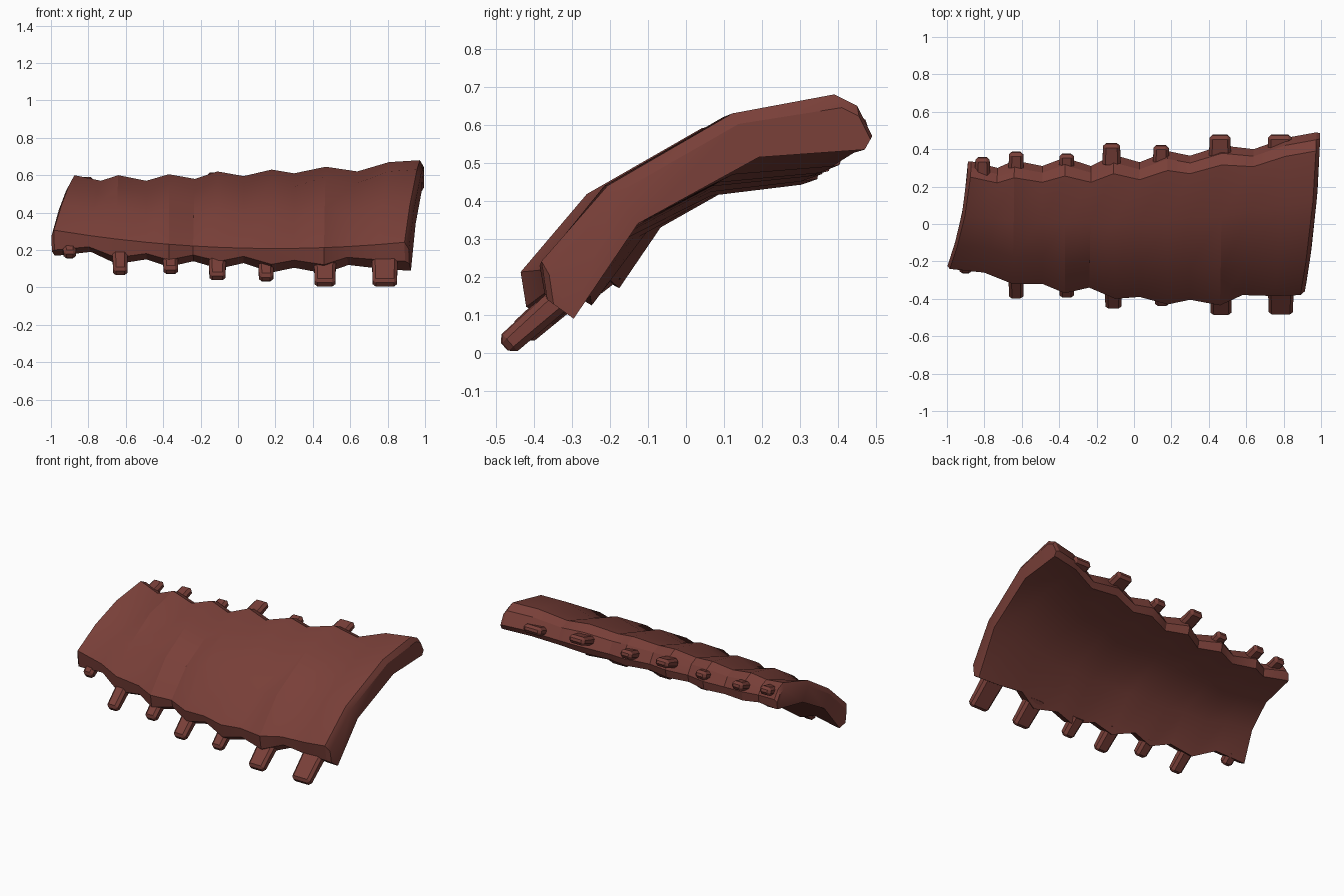
import bpy
import bmesh
import math
from mathutils import Vector, Matrix

default = bpy.data.objects.get("Cube")
if default:
    bpy.data.objects.remove(default, do_unlink=True)

# Single clay-brown colour
brown = bpy.data.materials.new("reddish_brown")
brown.use_nodes = True
colour = (0.19, 0.05, 0.04, 1)
brown.diffuse_color = colour
shader = next(n for n in brown.node_tree.nodes if n.type == 'BSDF_PRINCIPLED')
shader.inputs["Base Color"].default_value = colour


def finish(bm, name, angle):
    bmesh.ops.recalc_face_normals(bm, faces=bm.faces)
    mesh = bpy.data.meshes.new(name)
    bm.to_mesh(mesh)
    bm.free()
    obj = bpy.data.objects.new(name, mesh)
    bpy.context.collection.objects.link(obj)
    mesh.materials.append(brown)
    bpy.ops.object.select_all(action='DESELECT')
    obj.select_set(True)
    bpy.context.view_layer.objects.active = obj
    bpy.ops.object.shade_smooth_by_angle(angle=math.radians(angle))
    return obj


def normalised(points):
    """Fit a (y, z) profile into the unit square."""
    ys, zs = zip(*points)
    return [((y - min(ys)) / (max(ys) - min(ys)),
             (z - min(zs)) / (max(zs) - min(zs))) for y, z in points]


# Closed cross-sections of the narrow and wide ends, front lip first,
# over the outer surface to the back lip, then home along the underside
narrow = normalised([(-.18, .17), (-.235, .2), (-.245, .28), (-.12, .44),
                     (.04, .545), (.25, .6), (.3, .575), (.335, .52),
                     (.33, .46), (.1, .425), (-.07, .33)])
wide = normalised([(-.3, .09), (-.37, .14), (-.385, .22), (-.21, .44),
                   (.12, .63), (.39, .68), (.45, .65), (.49, .57),
                   (.47, .535), (.19, .515), (-.13, .34)])

# Stations along the shell: x front, x back, y front, y back, z low, z high
# (even ones are crests or ends, odd ones are valleys)
stations = [
    (-.985, -.87, -.24, .335, .17, .6),
    (-.8, -.73, -.26, .3, .19, .57),
    (-.65, -.64, -.32, .34, .125, .6),
    (-.49, -.49, -.32, .31, .15, .57),
    (-.37, -.37, -.37, .355, .11, .605),
    (-.24, -.23, -.34, .31, .14, .58),
    (-.1, -.11, -.4, .37, .1, .62),
    (.03, .03, -.39, .33, .13, .595),
    (.18, .18, -.43, .39, .08, .63),
    (.3, .3, -.405, .365, .105, .61),
    (.46, .47, -.435, .42, .075, .645),
    (.58, .64, -.38, .4, .12, .62),
    (.75, .81, -.385, .46, .1, .67),
    (.89, .975, -.38, .49, .09, .68),
]


def section(index, station):
    xf, xb, yf, yb, low, high = station
    t = (xf + 1) / 1.9
    ring = []
    for (a, b), (c, d) in zip(narrow, wide):
        u, v = a + (c - a) * t, b + (d - b) * t
        bow = u + .85 * u * (1 - u)
        ring.append(Vector((xf + (xb - xf) * bow, yf + (yb - yf) * u,
                            low + (high - low) * v)))
    # The front crease runs evenly; valleys dip into the outer surface
    ring[2].z = .208 + .07 * (xf - .2) ** 2
    if index % 2 and index < 12:
        for p in ring[3:5]:
            p += Vector((0, .011, -.022))
    return ring


def chamfered(ring, shift):
    """End ring whose outer points step towards the underside."""
    partner = {1: 0, 2: 0, 3: 10, 4: 9, 5: 8, 6: 8, 7: 8}
    return [p.lerp(ring[partner.get(i, i)], .24) + Vector((shift, 0, 0))
            for i, p in enumerate(ring)]


# Ribbed curved shell, lofted through all stations
rings = [section(i, s) for i, s in enumerate(stations)]
rings.insert(0, chamfered(rings[0], -.018))
rings.append(chamfered(rings[-1], .02))
bm = bmesh.new()
loops = [[bm.verts.new(p) for p in ring] for ring in rings]
count = len(narrow)
for first, second in zip(loops, loops[1:]):
    for i in range(count):
        j = (i + 1) % count
        bm.faces.new((first[i], first[j], second[j], second[i]))
for loop in (loops[0], loops[-1]):
    for quad in ((0, 2, 3, 10), (10, 3, 4, 9), (9, 4, 5, 8)):
        bm.faces.new([loop[i] for i in quad])
    bm.faces.new([loop[i] for i in (0, 1, 2)])
    bm.faces.new([loop[i] for i in (5, 6, 7, 8)])
# Sharp creases across the middle of each rib
for loop in loops[2:11]:
    bm.edges.get((loop[3], loop[4])).smooth = False
finish(bm, "ribbed_shell", 30)


def peg(name, x, y, z, width, direction, length, thick):
    """Stubby bar ending at (x, y, z) with a narrowed, bevelled tip."""
    bm = bmesh.new()
    bmesh.ops.create_cube(bm, size=1)
    for v in bm.verts:
        tip = v.co.y > 0
        v.co.y = 0 if tip else -length
        v.co.x *= width * (.95 if tip else 1.03)
        v.co.z *= thick * (.9 if tip else 1.05)
    edges = [e for e in bm.edges if max(v.co.y for v in e.verts) == 0]
    bmesh.ops.bevel(bm, geom=edges, offset=.016, segments=1,
                    affect='EDGES', profile=.5)
    along = Vector((0, *direction)).normalized()
    up = Vector((0, -along.z, along.y)) * (1 if along.y > 0 else -1)
    side = along.cross(up)
    turn = Matrix((side, along, up)).transposed().to_4x4()
    bmesh.ops.transform(bm, matrix=Matrix.Translation((x, y, z)) @ turn,
                        verts=bm.verts)
    finish(bm, name, 20)


# Front pegs slope down and forwards: x, tip y, tip z, width, length
front = [(-.9, -.255, .168, .07, .08), (-.63, -.39, .077, .08, .17),
         (-.36, -.385, .083, .08, .12), (-.11, -.444, .05, .09, .17),
         (.15, -.43, .044, .08, .13), (.465, -.478, .016, .115, .19),
         (.785, -.475, .016, .135, .21)]
for n, (x, y, z, w, length) in enumerate(front):
    peg(f"front_peg_{n + 1}", x, y, z, w, (-.75, -.66), length, .065)

# Back pegs poke out of the rear lip
back = [(-.81, .355, .57, .08), (-.63, .385, .565, .08), (-.36, .375, .56, .08),
        (-.12, .43, .595, .095), (.145, .42, .575, .085),
        (.46, .475, .605, .115), (.78, .475, .585, .13)]
for n, (x, y, z, w) in enumerate(back):
    peg(f"back_peg_{n + 1}", x, y, z, w, (.95, .3), .11, .055)
